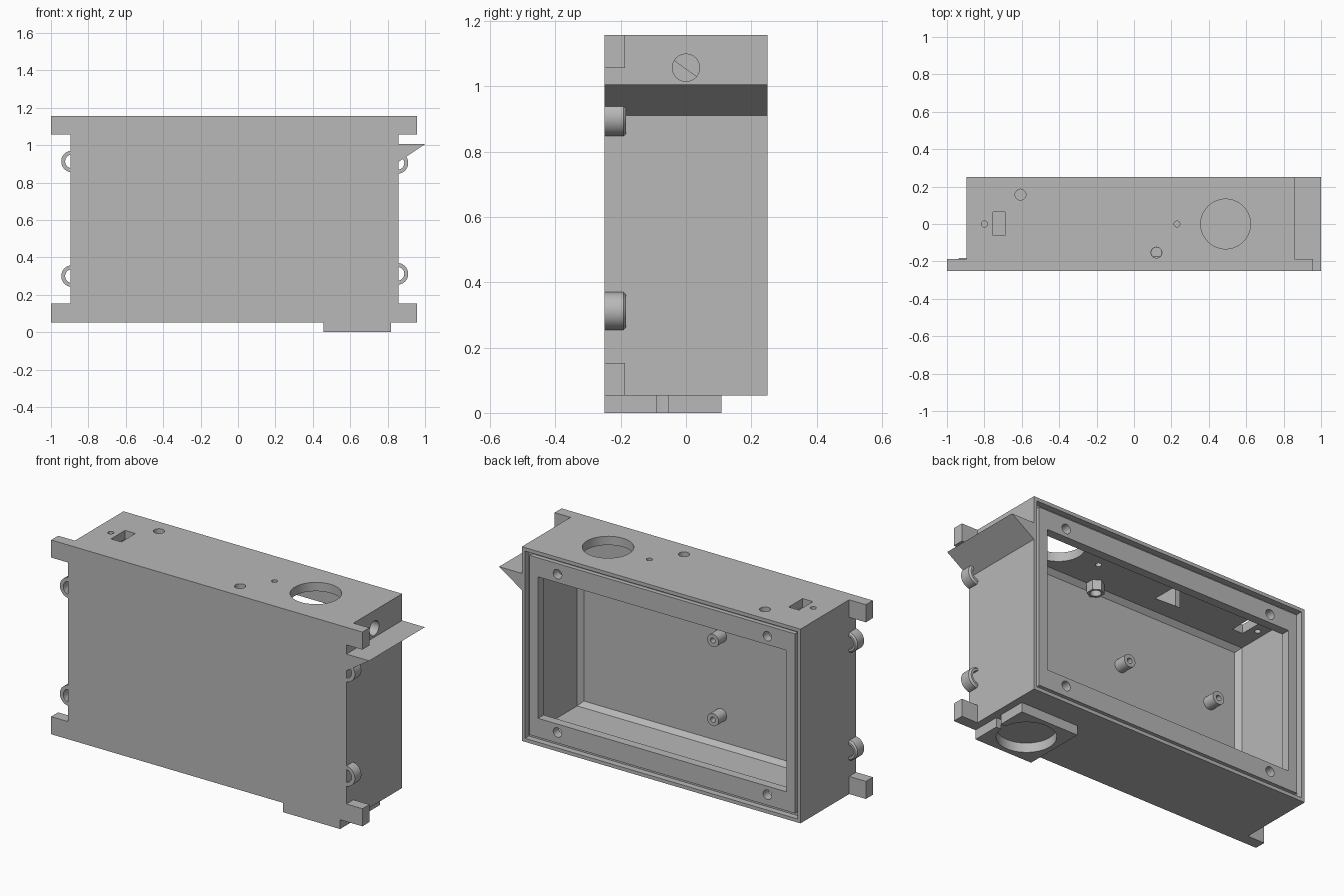
import bpy, bmesh, math
from mathutils import Matrix, Vector

cube = bpy.data.objects.get("Cube")
if cube:
    bpy.data.objects.remove(cube)

grey = bpy.data.materials.new("mid_grey")
grey.use_nodes = True
grey.diffuse_color = (0.48, 0.48, 0.48, 1)
grey.node_tree.nodes["Principled BSDF"].inputs["Base Color"].default_value = (0.48, 0.48, 0.48, 1)

# Outer case limits and wall thickness
X0, X1, Y0, Y1, Z0, Z1 = -0.895, 0.857, -0.25, 0.25, 0.053, 1.157
WALL = 0.05


def finish(name, bm, smooth=False):
    bmesh.ops.recalc_face_normals(bm, faces=bm.faces)
    mesh = bpy.data.meshes.new(name)
    bm.to_mesh(mesh)
    bm.free()
    mesh.materials.append(grey)
    ob = bpy.data.objects.new(name, mesh)
    bpy.context.collection.objects.link(ob)
    if smooth:
        bpy.ops.object.select_all(action="DESELECT")
        ob.select_set(True)
        bpy.context.view_layer.objects.active = ob
        bpy.ops.object.shade_smooth_by_angle(angle=math.radians(35))
    return ob


def box(name, x0, x1, y0, y1, z0, z1, chamfer=0):
    bm = bmesh.new()
    bmesh.ops.create_cube(bm, size=1)
    for v in bm.verts:
        v.co = ((x0 + x1) / 2 + v.co.x * (x1 - x0),
                (y0 + y1) / 2 + v.co.y * (y1 - y0),
                (z0 + z1) / 2 + v.co.z * (z1 - z0))
    if chamfer:
        edges = [e for e in bm.edges if all(v.co.y < y0 + 1e-4 for v in e.verts)]
        bmesh.ops.bevel(bm, geom=edges, offset=chamfer, segments=1, affect="EDGES")
    return finish(name, bm)


def inset_box(name, dx, dz, y0, y1, chamfer=0):
    return box(name, X0 + dx, X1 - dx, y0, y1, Z0 + dz, Z1 - dz, chamfer)


def drill(centre, radius, length, axis, sides=32):
    bm = bmesh.new()
    bmesh.ops.create_cone(bm, cap_ends=True, segments=sides, radius1=radius,
                          radius2=radius, depth=length)
    turn = Vector((0, 0, 1)).rotation_difference(Vector(axis)).to_matrix().to_4x4()
    bmesh.ops.transform(bm, matrix=Matrix.Translation(centre) @ turn, verts=bm.verts)
    return finish("drill", bm)


def cut(target, *cutters):
    for cutter in cutters:
        mod = target.modifiers.new("cut", "BOOLEAN")
        mod.operation, mod.solver, mod.object = "DIFFERENCE", "EXACT", cutter
        graph = bpy.context.evaluated_depsgraph_get()
        mesh = bpy.data.meshes.new_from_object(target.evaluated_get(graph))
        target.modifiers.clear()
        target.data = mesh
        bpy.data.objects.remove(cutter)


def smooth(ob):
    bpy.ops.object.select_all(action="DESELECT")
    ob.select_set(True)
    bpy.context.view_layer.objects.active = ob
    bpy.ops.object.shade_smooth_by_angle(angle=math.radians(30))


def prism(name, points, direction):
    bm = bmesh.new()
    face = bm.faces.new([bm.verts.new(p) for p in points])
    ext = bmesh.ops.extrude_face_region(bm, geom=[face], use_keep_orig=True)
    verts = [g for g in ext["geom"] if isinstance(g, bmesh.types.BMVert)]
    bmesh.ops.translate(bm, vec=direction, verts=verts)
    return finish(name, bm)


# Hollow case, open at the back behind an inward flange
case = inset_box("case", 0, 0, Y0, Y1)
cut(case,
    inset_box("cavity", WALL, WALL, Y0 + WALL, 0.19, 0.025),
    inset_box("opening", 0.095, 0.15, 0.1, 0.3),
    inset_box("lid_recess", 0.02, 0.02, 0.24, 0.3))
groove = inset_box("groove", 0.02, 0.02, 0.215, 0.3)
cut(groove, inset_box("groove_core", 0.042, 0.042, 0.1, 0.4))
cut(case, groove)

# Lid screw holes in the flange
for x in (-0.68, 0.64):
    for z in (0.155, 1.055):
        cut(case, drill((x, 0.22, z), 0.027, 0.12, (0, 1, 0)))

# Holes in the top and right walls
for x, y, r in ((0.49, 0, 0.133), (-0.8, 0, 0.016), (0.23, 0, 0.016),
                (-0.607, 0.157, 0.029), (0.12, -0.153, 0.029)):
    cut(case, drill((x, y, Z1), r, 0.16, (0, 0, 1), 64 if r > 0.1 else 32))
cut(case,
    box("switch_slot", -0.755, -0.69, -0.062, 0.064, 1.05, 1.2),
    drill((X1, 0, 1.057), 0.042, 0.16, (1, 0, 0)))
smooth(case)

# Mounting tabs at the four front corners
for side, a, b in (("right", X1, 0.957), ("left", -1.0, X0)):
    for level, z in (("bottom", Z0), ("top", Z1 - 0.1)):
        box(f"{side}_{level}_tab", a, b, Y0, -0.187, z, z + 0.1)

# Sloped ledge on the right wall
prism("side_ledge", [(X1 - 0.005, Y0, 0.907), (X1 - 0.005, Y0, 1.005), (1.0, Y0, 1.005)],
      (0, Y1 - Y0, 0))


# Half-round cable loops on both sides
def cable_loop(name, x, z, sign):
    bm = bmesh.new()
    depth, inner, outer, c = 0.067, 0.037, 0.058, 0.009
    profile = [(inner, 0), (outer, 0), (outer, depth - c), (outer - c, depth), (inner, depth)]
    verts = [bm.verts.new((x, Y0 + d, z + r)) for r, d in profile]
    edges = [bm.edges.new((verts[i - 1], verts[i])) for i in range(len(verts))]
    bmesh.ops.spin(bm, geom=verts + edges, cent=(x, 0, z), axis=(0, sign, 0),
                   angle=math.pi, steps=24)
    finish(name, bm, True)


cable_loop("left_upper_loop", X0 + 0.008, 0.913, -1)
cable_loop("left_lower_loop", X0 + 0.008, 0.30, -1)
cable_loop("right_upper_loop", X1 - 0.005, 0.905, 1)
cable_loop("right_lower_loop", X1 - 0.005, 0.312, 1)

# Bottom pad with a round recess and a side slot
pad = box("bottom_pad", 0.457, 0.817, Y0, 0.108, 0, Z0)
cut(pad, drill((0.637, -0.071, 0), 0.15, 0.3, (0, 0, 1), 64),
    box("pad_slot", 0.637, 0.9, -0.089, -0.054, -0.1, 0.2))
smooth(pad)

# Board posts on the inside of the front wall
for x in (-0.655, -0.08):
    for z in (0.28, 0.73):
        post = drill((x, -0.165, z), 0.036, 0.075, (0, 1, 0))
        post.name = "board_post"
        cut(post, drill((x, -0.12, z), 0.015, 0.1, (0, 1, 0), 16))
        smooth(post)

# Six-sided boss and triangular gusset under the top wall
boss = drill((0.12, -0.153, 1.082), 0.045, 0.06, (0, 0, 1), 6)
boss.name = "top_boss"
cut(boss, drill((0.12, -0.153, 1.08), 0.028, 0.2, (0, 0, 1)))
prism("top_gusset", [(-0.2, -0.08, 1.11), (-0.2, 0.08, 1.11), (-0.2, 0.08, 0.995)],
      (-0.03, 0, 0))
